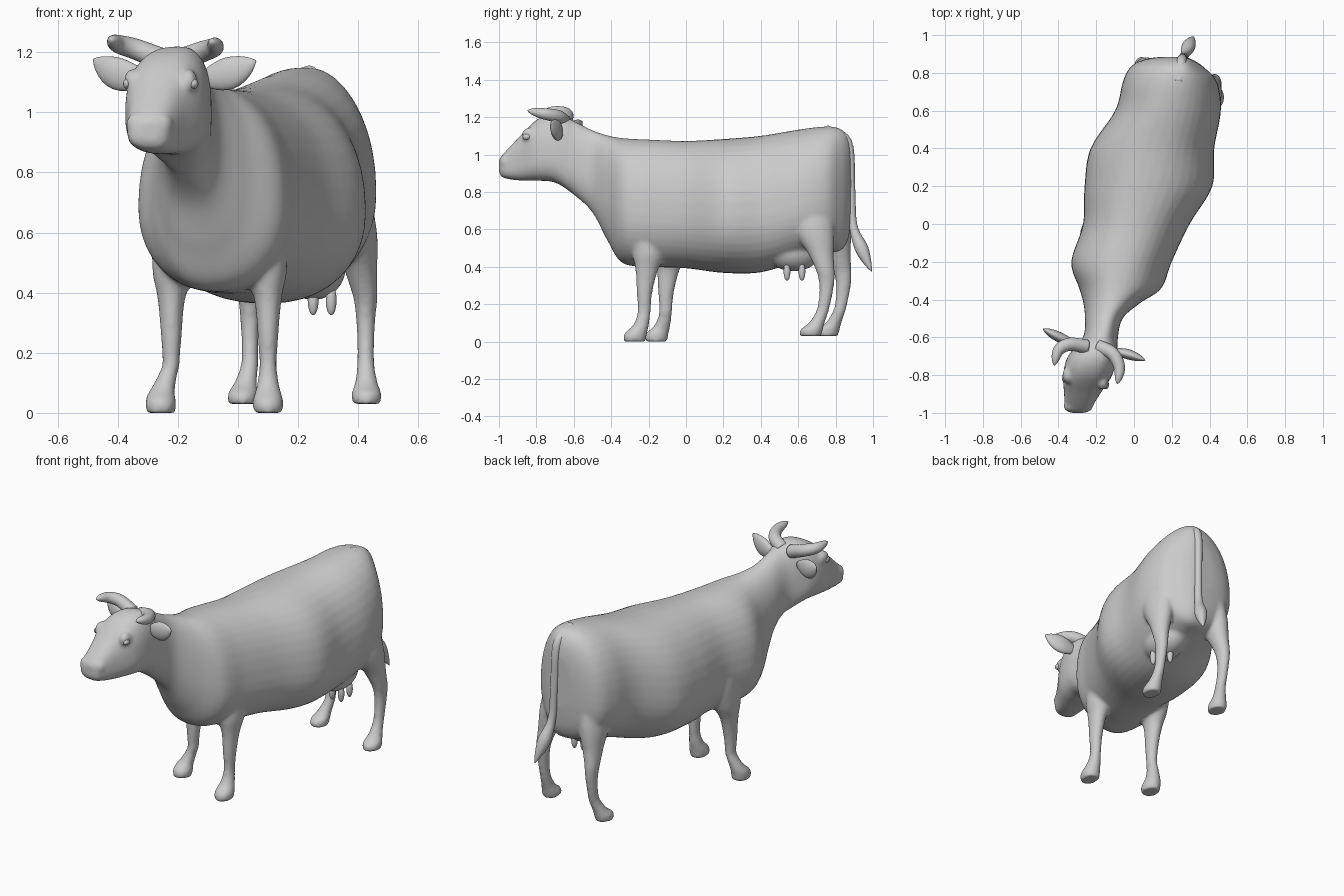
import bpy, math
from mathutils import Vector

if "Cube" in bpy.data.objects:
    bpy.data.objects.remove(bpy.data.objects["Cube"])

N = 40  # points per ring
ANGLES = [2 * math.pi * j / N for j in range(N)]


def smooth_rows(rows, k=6):
    """Catmull-Rom interpolation between rows of numbers."""
    out = []
    for i in range(len(rows) - 1):
        p = [rows[max(0, min(len(rows) - 1, i + d))] for d in (-1, 0, 1, 2)]
        for s in range(k):
            t = s / k
            out.append([0.5 * (2 * b + (c - a) * t + (2 * a - 5 * b + 4 * c - d) * t * t
                        + (3 * b - a - 3 * c + d) * t ** 3) for a, b, c, d in zip(*p)])
    return out + [list(rows[-1])]


def skin(name, rings):
    """Closed surface through a list of rings."""
    verts = [v for r in rings for v in r]
    faces = [(i * N + j, i * N + (j + 1) % N, (i + 1) * N + (j + 1) % N, (i + 1) * N + j)
             for i in range(len(rings) - 1) for j in range(N)]
    faces += [tuple(range(N))[::-1], tuple(range(len(verts) - N, len(verts)))]
    me = bpy.data.meshes.new(name)
    me.from_pydata(verts, [], faces)
    ob = bpy.data.objects.new(name, me)
    bpy.context.collection.objects.link(ob)
    bpy.ops.object.select_all(action='DESELECT')
    ob.select_set(True)
    bpy.context.view_layer.objects.active = ob
    bpy.ops.object.mode_set(mode='EDIT')
    bpy.ops.mesh.select_all(action='SELECT')
    bpy.ops.mesh.normals_make_consistent(inside=False)
    bpy.ops.object.mode_set(mode='OBJECT')
    me.shade_smooth()
    return ob


def ball(name, loc, size):
    bpy.ops.mesh.primitive_uv_sphere_add(segments=24, ring_count=14, location=loc)
    ob = bpy.context.object
    ob.name, ob.scale = name, size
    ob.data.shade_smooth()
    return ob


def tube(name, path, radius, flat=1, ref=(0, 0, 1)):
    """Tube along a path; radius is a rule of t = 0..1."""
    pts = [Vector(p) for p in smooth_rows(path)]
    last = len(pts) - 1
    rings = []
    for i, p in enumerate(pts):
        d = (pts[min(i + 1, last)] - pts[max(i - 1, 0)]).normalized()
        side = Vector(ref)
        side = (side - d * side.dot(d)).normalized()
        up, r = d.cross(side) * flat, max(radius(i / last), .002)
        rings.append([p + side * r * math.cos(a) + up * r * math.sin(a) for a in ANGLES])
    return skin(name, rings)


# Head, neck and trunk: y, left x, right x, top z, bottom z
trunk = [(-1, -.33, -.26, .97, .905), (-.98, -.365, -.23, 1, .877), (-.9, -.37, -.18, 1.085, .862),
         (-.8, -.375, -.115, 1.185, .86), (-.7, -.35, -.09, 1.22, .85), (-.6, -.27, -.085, 1.18, .785),
         (-.5, -.26, -.06, 1.13, .69), (-.42, -.268, .03, 1.103, .54), (-.34, -.29, .145, 1.088, .42),
         (-.2, -.332, .2, 1.08, .4), (0, -.27, .295, 1.073, .392), (.2, -.262, .415, 1.083, .367),
         (.4, -.23, .425, 1.1, .37), (.6, -.1, .46, 1.133, .43), (.75, -.06, .44, 1.15, .47),
         (.83, -.02, .37, 1.135, .49), (.87, .05, .31, 1.08, .56), (.885, .14, .27, 1, .69)]


def power(v, e):
    return math.copysign(abs(v) ** e, v)


rings = []
for y, xl, xr, zt, zb in smooth_rows(trunk):
    ridge = min(.29 * y + .005, xr - .03)      # the back runs diagonally
    wide = zb + .42 * (zt - zb)                # height of the widest point
    e = .78 if y < -.62 else .92               # the head is squarer
    rings.append([(ridge + power(math.cos(a), e) * (xr - ridge if math.cos(a) > 0 else ridge - xl), y,
                   wide + power(math.sin(a), e) * (zt - wide if math.sin(a) > 0 else wide - zb))
                  for a in ANGLES])
parts = [skin("body", rings)]

# Legs: z, y offset, half width, half depth
front = [(.8, .05, .05, .07), (.65, .04, .085, .11), (.48, .015, .073, .09), (.38, 0, .046, .06),
         (.26, -.012, .035, .042), (.16, -.014, .029, .035), (.09, -.03, .038, .042),
         (.04, -.06, .051, .061), (0, -.064, .048, .059)]
hind = [(.92, -.09, .04, .07), (.76, -.075, .07, .12), (.6, -.04, .075, .11), (.46, .002, .052, .066),
        (.33, .03, .034, .043), (.19, .015, .028, .033), (.105, -.02, .037, .041),
        (.065, -.05, .05, .06), (.03, -.056, .047, .058)]
# each leg: foot x, y, inward lean above the knee, sideways turn of the toe
for name, rows, x0, y0, lean, toe in (("front_leg", front, .1, -.21, -.1, 0),
                                      ("front_leg", front, -.222, -.095, .1, -.035),
                                      ("hind_leg", hind, .425, .722, -.17, .003),
                                      ("hind_leg", hind, .04, .812, .13, -.025)):
    parts.append(skin(name, [
        [(x0 + lean * max(0, z - .38) + toe * max(0, min(1, (.16 - z) / .1)) + rx * math.cos(a),
          y0 + dy + ry * math.sin(a), z) for a in ANGLES]
        for z, dy, rx, ry in smooth_rows(rows)]))

# Udder, brows and nostril swellings
parts.append(ball("udder", (.25, .575, .485), (.11, .15, .11)))
for x, y in ((-.35, -.8), (-.165, -.835)):
    parts.append(ball("brow", (x, y, 1.105), (.03, .045, .04)))
for x in (-.335, -.255):
    parts.append(ball("nostril", (x, -.965, .96), (.038, .032, .04)))

# Melt these parts into one skin
bpy.ops.object.select_all(action='DESELECT')
for p in parts:
    p.select_set(True)
cow = parts[0]
bpy.context.view_layer.objects.active = cow
bpy.ops.object.join()
m = cow.modifiers.new("skin", 'REMESH')
m.mode, m.voxel_size, m.use_smooth_shade = 'VOXEL', .01, True
m = cow.modifiers.new("soften", 'SMOOTH')
m.factor, m.iterations = .5, 9

# Eyes
ball("left_eye", (-.37, -.815, 1.095), (.012, .022, .017))
ball("right_eye", (-.148, -.852, 1.095), (.016, .022, .017))

# Teats
for x in (.25, .31):
    for y in (.54, .62):
        ball("teat", (x, y, .375), (.018, .018, .05))


# Horns, curving out and then forward
def horn(t):
    return .038 * (1 - .25 * t) * (1 - t ** 7)


tube("left_horn", [(-.25, -.65, 1.175), (-.34, -.637, 1.21), (-.4, -.67, 1.228), (-.422, -.748, 1.242)], horn)
tube("right_horn", [(-.19, -.65, 1.175), (-.115, -.685, 1.203), (-.077, -.76, 1.218), (-.088, -.847, 1.235)], horn)


# Ears: flat leaf shapes
def leaf(t):
    return .02 * (1 - t) + .044 * math.sin(math.pi * t ** 1.1)


tube("left_ear", [(-.3, -.64, 1.11), (-.4, -.597, 1.128), (-.482, -.555, 1.177)], leaf, .5)
tube("right_ear", [(-.12, -.67, 1.11), (-.03, -.69, 1.13), (.06, -.722, 1.172)], leaf, .5)

# Tail with a tuft
tube("tail", [(.235, .75, 1.125), (.252, .862, 1.065), (.26, .882, .82), (.268, .894, .62),
              (.29, .942, .49), (.315, .992, .375)],
     lambda t: (.02 + .012 * (1 - t) ** 3 + .018 * math.exp(-((t - .8) / .13) ** 2)) * (1 - t ** 12),
     1, (1, 0, 0))
